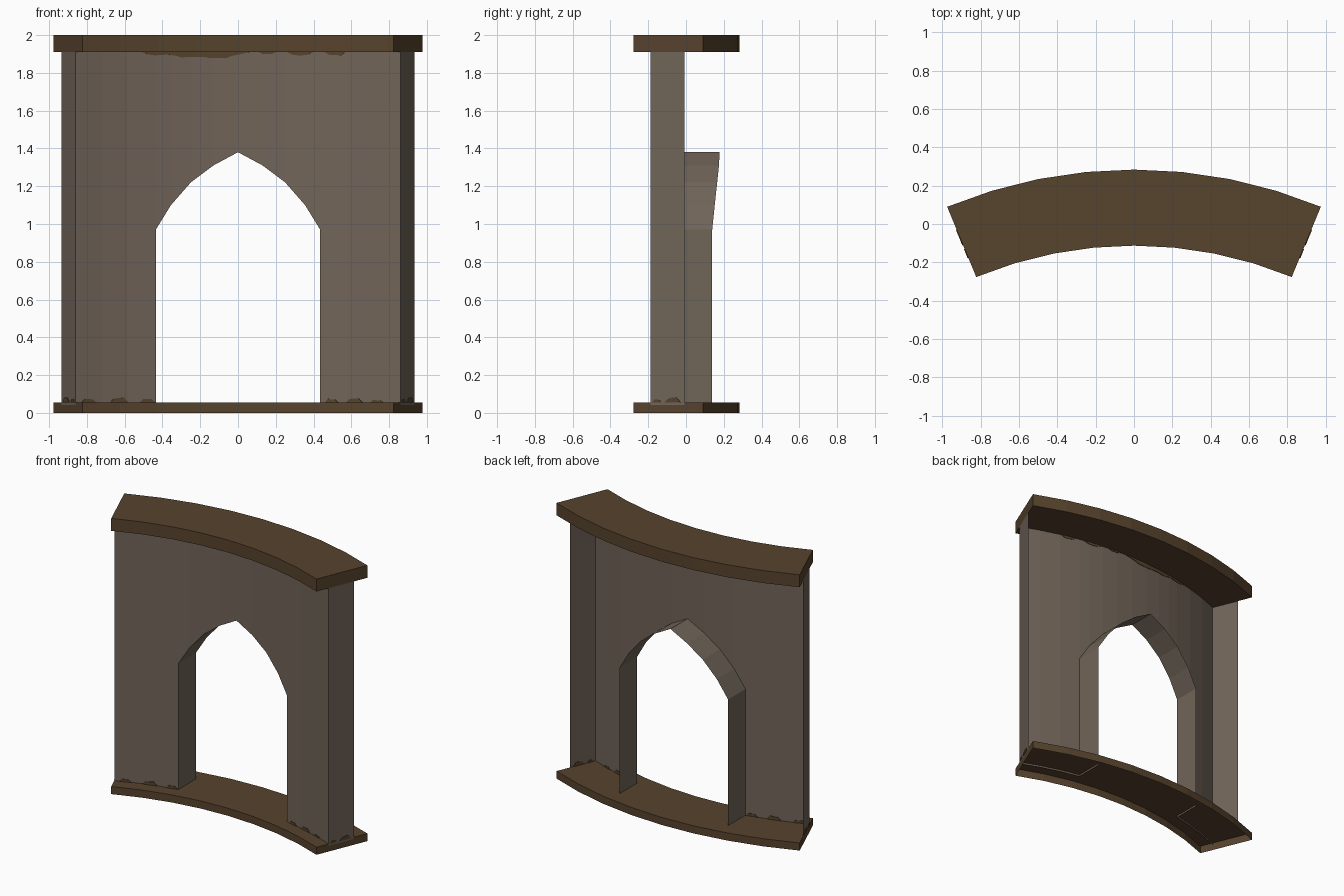
import bpy, math, random

if "Cube" in bpy.data.objects:
    bpy.data.objects.remove(bpy.data.objects["Cube"])

random.seed(4)
CY = -2.265                      # centre of the curved plan
HALF = math.radians(22.5)        # half of the sweep
R_IN, R_OUT = 2.247, 2.443       # wall front and back radii


def material(name, rgb):
    m = bpy.data.materials.new(name)
    m.diffuse_color = (*rgb, 1)
    m.use_nodes = True
    m.node_tree.nodes["Principled BSDF"].inputs["Base Color"].default_value = m.diffuse_color
    return m


STONE = material("grey_brown_stone", (0.163, 0.128, 0.098))
WOOD = material("dark_brown_trim", (0.095, 0.056, 0.026))


def make(name, quads, mat):
    """Object from a list of polygons given as point lists."""
    verts, faces, index = [], [], {}
    for q in quads:
        f = []
        for p in q:
            k = tuple(round(c, 5) for c in p)
            if k not in index:
                index[k] = len(verts)
                verts.append(k)
            f.append(index[k])
        faces.append(f)
    me = bpy.data.meshes.new(name)
    me.from_pydata(verts, [], faces)
    me.materials.append(mat)
    ob = bpy.data.objects.new(name, me)
    bpy.context.collection.objects.link(ob)
    return ob


def polar(r, a, z):
    return (r * math.sin(a), CY + r * math.cos(a), z)


def on_arc(x, r, z):
    return (x, CY + math.sqrt(r * r - x * x), z)


def trim(name, z0, z1, bottom):
    """Curved slab in eight segments."""
    r0, r1 = 2.152, 2.549
    angs = [HALF * (i / 4 - 1) for i in range(9)]
    q = []
    for a, b in zip(angs, angs[1:]):
        q.append([polar(r0, a, z1), polar(r0, b, z1), polar(r1, b, z1), polar(r1, a, z1)])
        q.append([polar(r0, a, z0), polar(r0, b, z0), polar(r0, b, z1), polar(r0, a, z1)])
        q.append([polar(r1, b, z0), polar(r1, a, z0), polar(r1, a, z1), polar(r1, b, z1)])
        if bottom:
            q.append([polar(r0, b, z0), polar(r0, a, z0), polar(r1, a, z0), polar(r1, b, z0)])
    for s in (1, -1):
        f = [polar(r0, s * HALF, z0), polar(r1, s * HALF, z0),
             polar(r1, s * HALF, z1), polar(r0, s * HALF, z1)]
        q.append(f[::s])
    return make(name, q, WOOD)


# Top and bottom trims; the base is open underneath
trim("top_trim", 1.91, 2.0, True)
trim("base_trim", 0.0, 0.055, False)

# Wall front: columns whose lower edge follows the pointed arch
ZB, ZT = 0.042, 1.91
half_arch = [(0.435, 0.97), (0.355, 1.10), (0.25, 1.22), (0.13, 1.31)]
arch = [(-x, z) for x, z in half_arch] + [(0, 1.38)] + half_arch[::-1]
x_end = R_IN * math.sin(HALF)
sides = [0.435, 0.58, 0.72, x_end]
cols = list(zip(arch, arch[1:]))
for a, b in zip(sides, sides[1:]):
    cols += [((a, ZB), (b, ZB)), ((-b, ZB), (-a, ZB))]
quads = [[on_arc(a, R_IN, za), on_arc(b, R_IN, zb), on_arc(b, R_IN, ZT), on_arc(a, R_IN, ZT)]
         for (a, za), (b, zb) in cols]

# Wall ends
for s in (1, -1):
    f = [polar(R_IN, s * HALF, ZB), polar(R_OUT, s * HALF, ZB),
         polar(R_OUT, s * HALF, ZT), polar(R_IN, s * HALF, ZT)]
    quads.append(f[::s])
make("wall_shell", quads, STONE)

# Arch lining, running straight back from the front face
outline = [(-0.435, ZB)] + arch + [(0.435, ZB)]
make("arch_lining",
     [[on_arc(a, R_IN, za), on_arc(a, R_OUT, za), on_arc(b, R_OUT, zb), on_arc(b, R_IN, zb)]
      for (a, za), (b, zb) in zip(outline, outline[1:])], STONE)


def wear(name, spans, z, sign, place):
    """Thin ragged brown patches along a trim edge."""
    q = []
    for u0, u1, h in spans:
        n = max(4, int((u1 - u0) / 0.03))
        pts = []
        for i in range(n + 1):
            t = i / n
            d = h * min(1, 4 * t, 4 * (1 - t)) * random.uniform(0.75, 1.0)
            pts.append((u0 + (u1 - u0) * t, z + sign * d))
        for (a, za), (b, zb) in zip(pts, pts[1:]):
            q.append([place(a, z), place(b, z), place(b, zb), place(a, za)][::sign])
    ob = make(name, q, WOOD)
    mod = ob.modifiers.new("thin", 'SOLIDIFY')
    mod.thickness = 0.008
    mod.offset = 0


def flat_front(u, z):
    # follow the wall's own facets
    xs = sorted({c[0] for pair in cols for c in pair})
    for a, b in zip(xs, xs[1:]):
        if a <= u <= b:
            ya, yb = on_arc(a, R_IN, 0)[1], on_arc(b, R_IN, 0)[1]
            return (u, ya + (yb - ya) * (u - a) / (b - a), z)
    return on_arc(u, R_IN, z)


wear("top_wear", [(-0.51, -0.34, 0.02), (-0.42, 0.06, 0.032), (0.11, 0.2, 0.012),
                  (0.26, 0.40, 0.02), (0.46, 0.57, 0.018)], 1.91, -1, flat_front)
wear("base_wear", [(-0.83, -0.75, 0.02), (-0.68, -0.58, 0.028), (-0.52, -0.44, 0.022),
                   (0.46, 0.53, 0.02), (0.57, 0.66, 0.024), (0.7, 0.77, 0.015)],
     0.055, 1, flat_front)
for side, s in (("right", 1), ("left", -1)):
    wear("end_wear_" + side, [(2.26, 2.31, 0.018), (2.33, 2.42, 0.028)], 0.055, 1,
         lambda u, z, s=s: polar(u, s * HALF, z))
